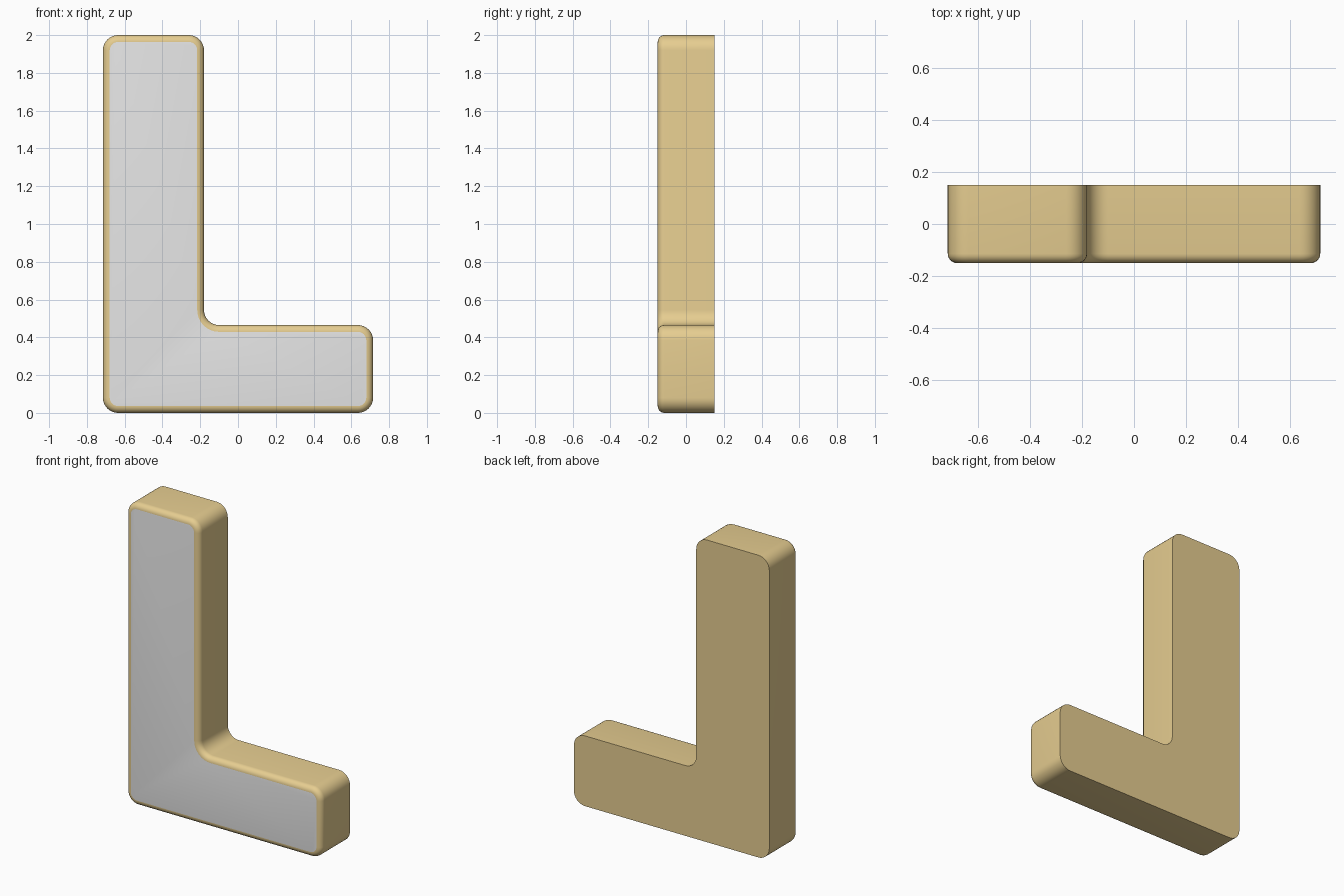
import bpy, bmesh, math

if "Cube" in bpy.data.objects:
    bpy.data.objects.remove(bpy.data.objects["Cube"])

R, EDGE, HALF = 0.08, 0.036, 0.15   # corner radius, front edge rounding, half depth
X, INNER, TOP, FOOT = 0.715, -0.18, 2.0, 0.465
SEG = 8

# corner arcs, counter-clockwise seen from the front: centre x, z, start angle, convex?
corners = [
    (-X + R, R, 180, True), (X - R, R, 270, True), (X - R, FOOT - R, 0, True),
    (INNER + R, FOOT + R, 270, False),
    (INNER - R, TOP - R, 0, True), (-X + R, TOP - R, 90, True),
]


def outline(inset):
    pts = []
    for cx, cz, start, convex in corners:
        r = R - inset if convex else R + inset
        turn = 90 if convex else -90
        for i in range(SEG + 1):
            a = math.radians(start + turn * i / SEG)
            pts.append((cx + r * math.cos(a), cz + r * math.sin(a)))
    return pts


def material(name, rgb):
    m = bpy.data.materials.new(name)
    m.diffuse_color = (*rgb, 1)
    m.use_nodes = True
    m.node_tree.nodes["Principled BSDF"].inputs["Base Color"].default_value = m.diffuse_color
    return m


# rings from the flat back to the rounded front rim
profile = [(0, HALF)]
for i in range(7):
    a = math.radians(15 * i)
    profile.append((EDGE * (1 - math.cos(a)), -HALF + EDGE * (1 - math.sin(a))))

bm = bmesh.new()
rings = [[bm.verts.new((x, y, z)) for x, z in outline(d)] for d, y in profile]
for a, b in zip(rings, rings[1:]):
    for i in range(len(a)):
        j = (i + 1) % len(a)
        bm.faces.new((a[i], a[j], b[j], b[i]))
bm.faces.new(rings[0][::-1])
front = bm.faces.new(rings[-1])
front.material_index = 1          # grey front panel
bmesh.ops.recalc_face_normals(bm, faces=bm.faces)

mesh = bpy.data.meshes.new("angle_block")
bm.to_mesh(mesh)
bm.free()
mesh.materials.append(material("tan", (0.79, 0.61, 0.28)))
mesh.materials.append(material("light grey", (0.8, 0.8, 0.8)))
block = bpy.data.objects.new("angle_block", mesh)
bpy.context.collection.objects.link(block)
bpy.context.view_layer.objects.active = block
block.select_set(True)
bpy.ops.object.shade_smooth_by_angle(angle=math.radians(35))
